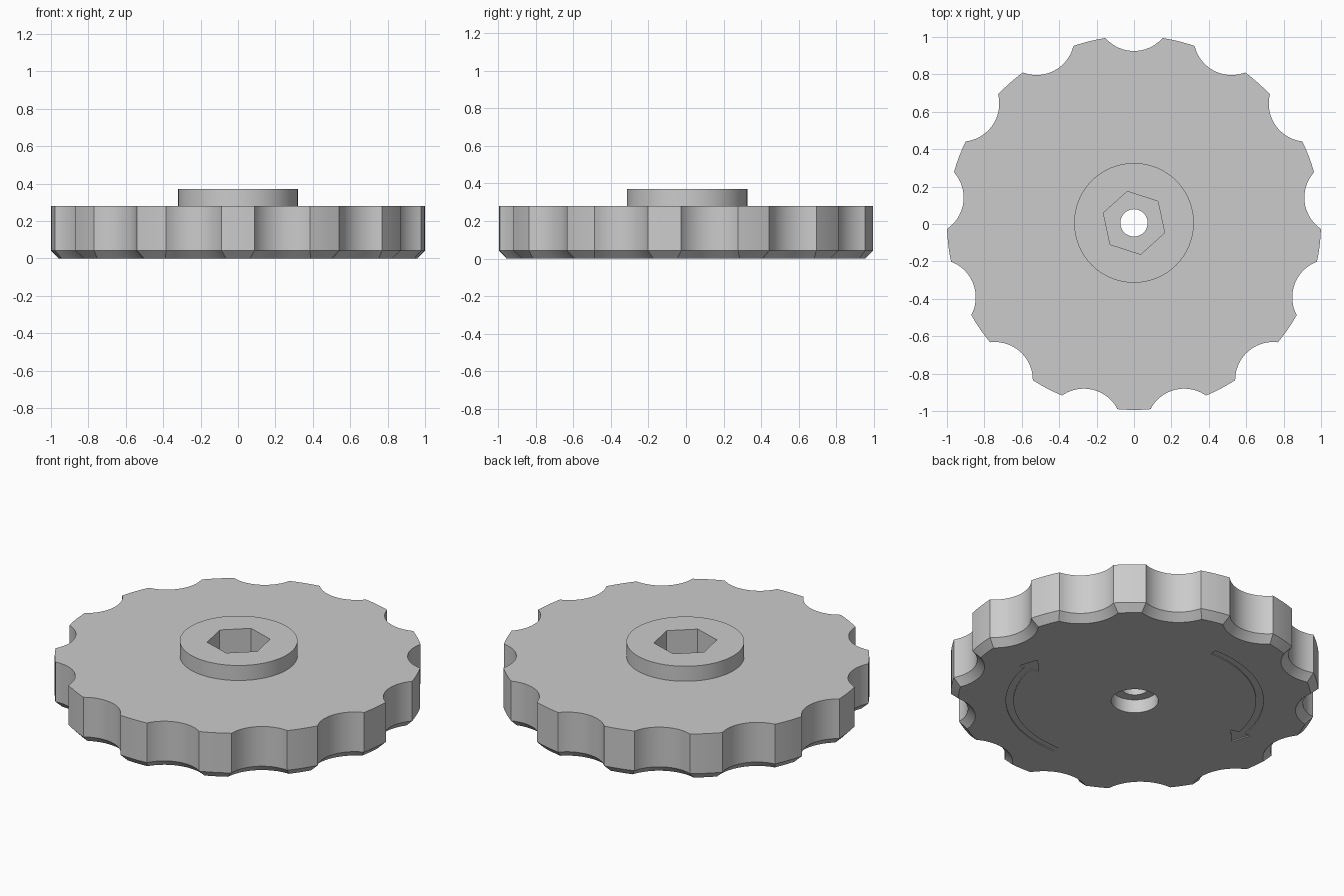
import bpy, bmesh
from math import pi, sin, cos, acos, atan2, radians

cube = bpy.data.objects.get("Cube")
if cube:
    bpy.data.objects.remove(cube, do_unlink=True)

CY = 0.006          # knob axis offset in y
LOBES = 13
grey = bpy.data.materials.new("plain grey")
grey.use_nodes = True
colour = (0.6, 0.6, 0.6, 1)
grey.diffuse_color = colour
grey.node_tree.nodes["Principled BSDF"].inputs["Base Color"].default_value = colour


def loft(name, sections):
    """Solid from matching (points, z) outlines, bottom to top."""
    bm = bmesh.new()
    rings = [[bm.verts.new((x, y + CY, z)) for x, y in pts] for pts, z in sections]
    n = len(rings[0])
    for low, high in zip(rings, rings[1:]):
        for i in range(n):
            j = (i + 1) % n
            bm.faces.new((low[i], low[j], high[j], high[i]))
    bm.faces.new(rings[0][::-1])
    bm.faces.new(rings[-1])
    bmesh.ops.recalc_face_normals(bm, faces=bm.faces)
    mesh = bpy.data.meshes.new(name)
    bm.to_mesh(mesh)
    bm.free()
    mesh.materials.append(grey)
    obj = bpy.data.objects.new(name, mesh)
    bpy.context.collection.objects.link(obj)
    return obj


def ngon(radius, sides, turn=0):
    return [(radius * cos(turn + 2 * pi * i / sides),
             radius * sin(turn + 2 * pi * i / sides)) for i in range(sides)]


def scalloped(inset):
    """Outline of a disc with round finger notches, moved inward by inset."""
    R, r, d = 1.0 - inset, 0.203 + inset, 1.122
    half = acos((R * R + d * d - r * r) / (2 * R * d))
    sweep = atan2(R * sin(half), d - R * cos(half))
    pts, step = [], 2 * pi / LOBES
    for k in range(LOBES):
        a = pi / 2 + k * step
        for i in range(19):
            t = sweep * (i / 9 - 1)
            u, v = d - r * cos(t), r * sin(t)
            pts.append((u * cos(a) - v * sin(a), u * sin(a) + v * cos(a)))
        for i in (1, 2, 3):
            b = a + half + (step - 2 * half) * i / 4
            pts.append((R * cos(b), R * sin(b)))
    return pts


def arrow(turn):
    """Curved arrow outline following the rim."""
    def polar(r, deg):
        a = radians(deg) + turn
        return r * cos(a), r * sin(a)
    angles = [-91 + 82 * i / 24 for i in range(25)]
    outer = [polar(0.70, a) for a in angles]
    inner = [polar(0.66, a) for a in reversed(angles)]
    return outer + [polar(0.735, -9), polar(0.69, 0), polar(0.61, -9)] + inner


def combine(target, other, operation):
    mod = target.modifiers.new("combine", 'BOOLEAN')
    mod.operation, mod.solver, mod.object = operation, 'EXACT', other
    bpy.context.view_layer.objects.active = target
    bpy.ops.object.modifier_apply(modifier=mod.name)
    bpy.data.objects.remove(other, do_unlink=True)


# Scalloped wheel with a chamfered lower rim
wheel = loft("hand_wheel", [(scalloped(0.04), 0), (scalloped(0), 0.042), (scalloped(0), 0.28)])

# Raised hub
combine(wheel, loft("hub", [(ngon(0.32, 96), 0.2), (ngon(0.32, 96), 0.37)]), 'UNION')

# Hexagonal socket, through hole, lower counterbore and shallow engraved arrows
hexagon = ngon(0.172, 6, radians(42))
for outline, low, high in (
        (hexagon, 0.14, 0.5),
        (ngon(0.073, 48), -0.1, 0.5),
        (ngon(0.128, 64), -0.1, 0.08),
        (arrow(0), -0.1, 0.006),
        (arrow(pi), -0.1, 0.006)):
    combine(wheel, loft("cutter", [(outline, low), (outline, high)]), 'DIFFERENCE')

bpy.ops.object.select_all(action='DESELECT')
wheel.select_set(True)
bpy.context.view_layer.objects.active = wheel
bpy.ops.object.shade_smooth_by_angle(angle=radians(20))
